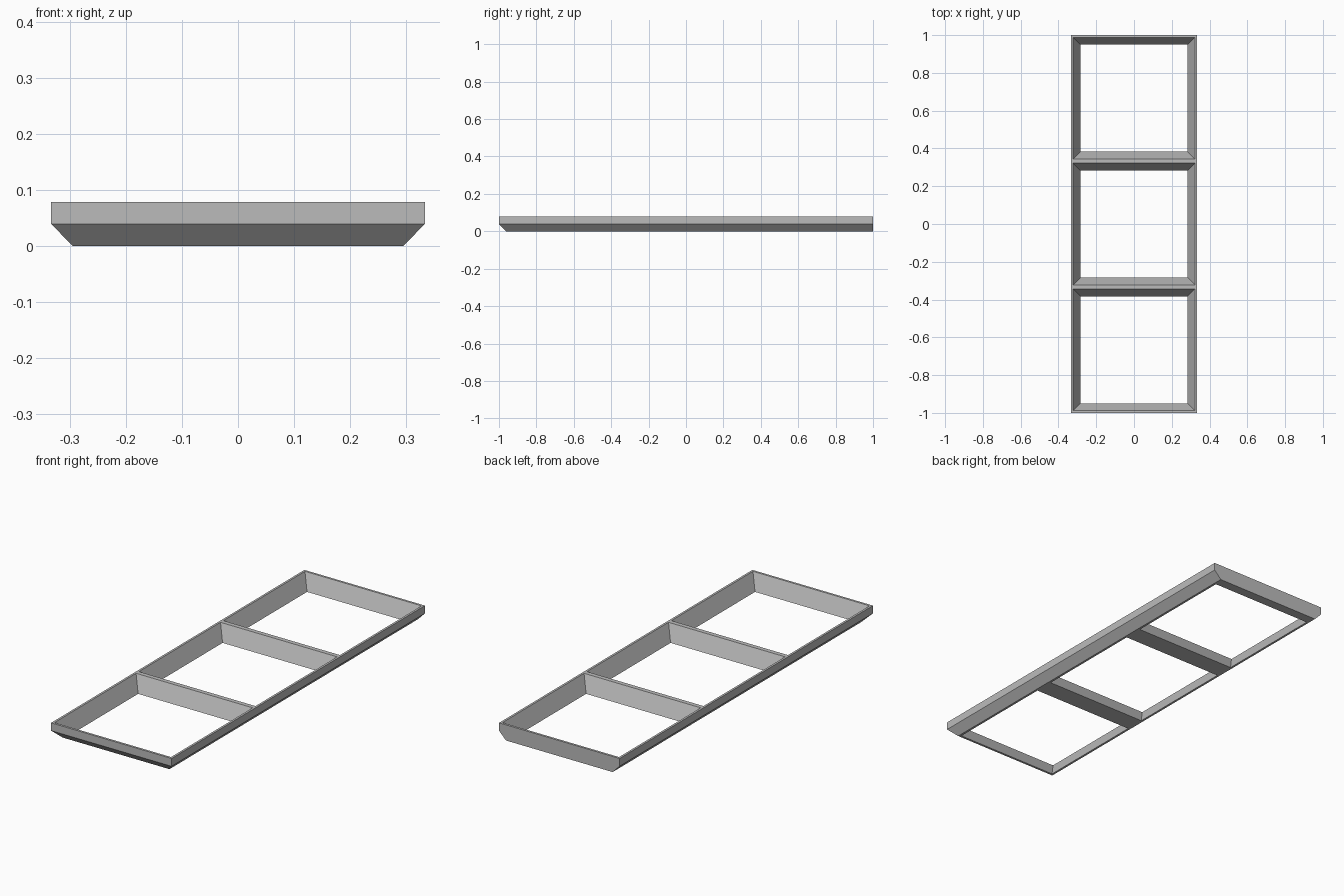
import bpy
import bmesh

cube = bpy.data.objects.get("Cube")
if cube:
    bpy.data.objects.remove(cube, do_unlink=True)

HALF_WIDTH = 0.333     # outer half width of the tray
HEIGHT = 0.078
MID = 0.039            # height where the lower chamfer starts
CHAMFER = 0.038
BAYS = 3
PITCH = 2 / BAYS
RIM_HALF = 0.322       # opening at the top rim
MOUTH_HALF = 0.284     # opening at the bottom

grey = bpy.data.materials.new("plain grey")
grey.use_nodes = True
colour = (0.5, 0.5, 0.5, 1)
grey.diffuse_color = colour
grey.node_tree.nodes["Principled BSDF"].inputs["Base Color"].default_value = colour


def rectangle(bm, half_x, y0, y1, z):
    """Four corner vertices, starting at the front right."""
    corners = [(-half_x, y0), (half_x, y0), (half_x, y1), (-half_x, y1)]
    return [bm.verts.new((x, y, z)) for x, y in corners]


def add_bay(bm, index):
    """One funnel-shaped bay as a closed ring of rectangles."""
    centre = (index - (BAYS - 1) / 2) * PITCH
    y0, y1 = centre - PITCH / 2, centre + PITCH / 2
    first, last = index == 0, index == BAYS - 1
    foot_y0 = y0 + CHAMFER if first else y0
    rings = [
        rectangle(bm, MOUTH_HALF, centre - MOUTH_HALF, centre + MOUTH_HALF, 0),
        rectangle(bm, HALF_WIDTH - CHAMFER, foot_y0, y1, 0),
        rectangle(bm, HALF_WIDTH, y0, y1, MID),
        rectangle(bm, HALF_WIDTH, y0, y1, HEIGHT),
        rectangle(bm, RIM_HALF, centre - RIM_HALF, centre + RIM_HALF, HEIGHT),
    ]
    for band, ring in enumerate(rings):
        above = rings[(band + 1) % len(rings)]
        for side in range(4):
            # Neighbouring bays share a divider, so it needs no outer wall
            shared = (side == 0 and not first) or (side == 2 and not last)
            if band in (1, 2) and shared:
                continue
            nxt = (side + 1) % 4
            bm.faces.new((ring[side], ring[nxt], above[nxt], above[side]))


# Three-bay open frame
bm = bmesh.new()
for i in range(BAYS):
    add_bay(bm, i)
bmesh.ops.remove_doubles(bm, verts=bm.verts, dist=0.0005)
bmesh.ops.recalc_face_normals(bm, faces=bm.faces)
mesh = bpy.data.meshes.new("three_bay_frame")
bm.to_mesh(mesh)
bm.free()
mesh.materials.append(grey)
frame = bpy.data.objects.new("three_bay_frame", mesh)
bpy.context.collection.objects.link(frame)
